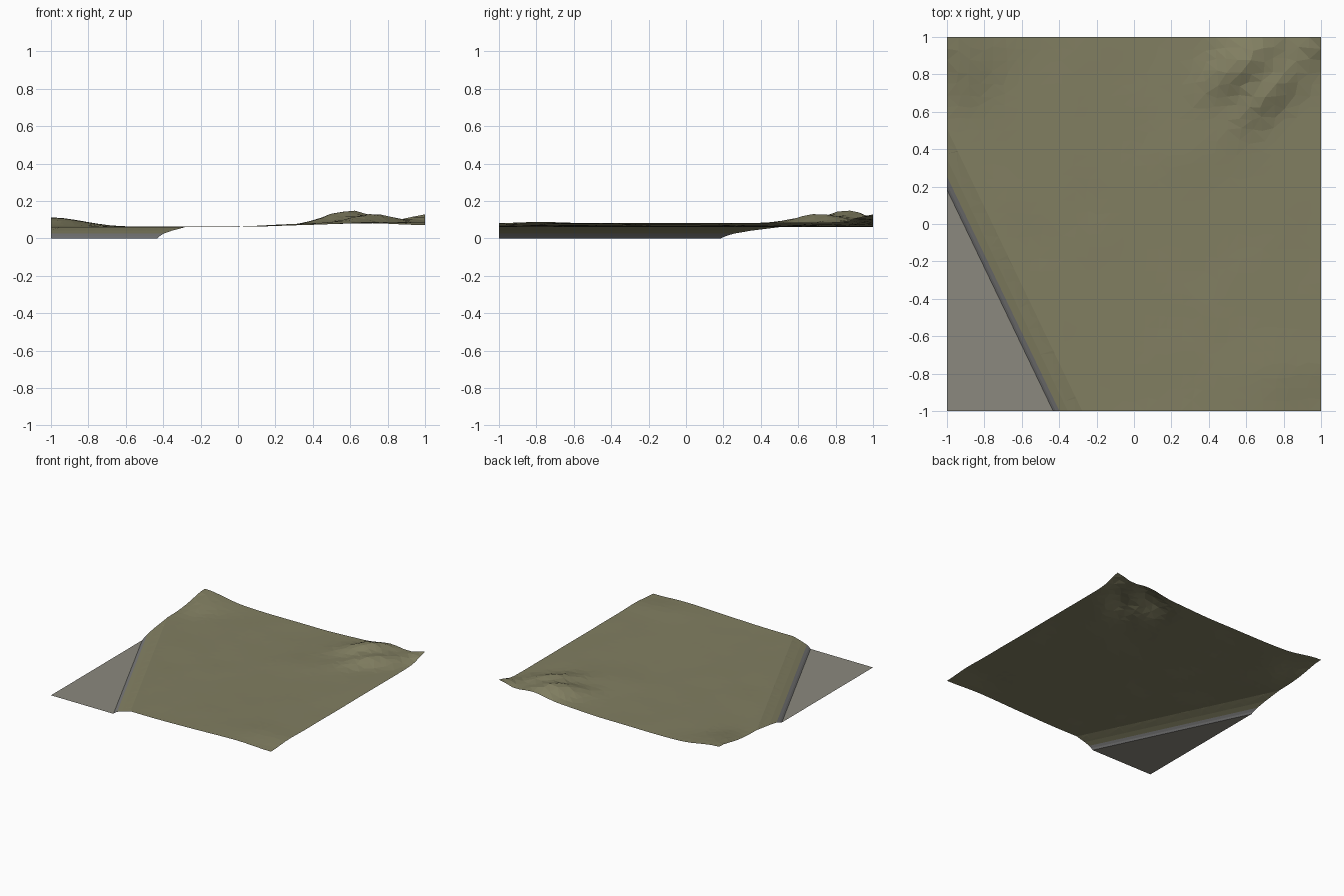
import bpy, bmesh, math, random
from mathutils import Vector, noise

if "Cube" in bpy.data.objects:
    bpy.data.objects.remove(bpy.data.objects["Cube"])

random.seed(4)
N = 32
NORMAL = Vector((0.902, 0.4325, 0))    # across the road edge
EDGE = Vector((-0.41, -1, 0))          # point on the road edge
BANK = [(-0.02, 0), (-0.008, 0.012), (0.01, 0.025), (0.05, 0.041), (0.12, 0.061)]
# hills: x, y, height, length, width, direction in degrees
HILLS = [(0.59, 0.86, 0.070, 0.15, 0.075, 38),
         (0.72, 0.70, 0.047, 0.15, 0.06, 45),
         (1.00, 1.00, 0.045, 0.09, 0.06, 45),
         (-1.0, 1.00, 0.050, 0.16, 0.15, 0),
         (-0.88, 0.78, 0.012, 0.12, 0.08, 50),
         (0.35, 0.45, 0.006, 0.25, 0.15, 40),
         (0.85, -0.8, 0.008, 0.20, 0.12, 0),
         (1.00, -1.0, -0.012, 0.15, 0.12, 0)]


def across(p):
    return (Vector((p.x, p.y, 0)) - EDGE).dot(NORMAL)


def height(p):
    d = across(p)
    if d <= BANK[0][0] + 1e-5:
        return 0
    for (d0, z0), (d1, z1) in zip(BANK, BANK[1:]):
        if d <= d1 + 1e-5:
            z = z0 + (z1 - z0) * (d - d0) / (d1 - d0)
            break
    else:
        t = min(max((p.x + 0.1) / 0.9, 0), 1)
        z = 0.062 + 0.02 * t * t * (3 - 2 * t)
        z += 0.0025 * noise.noise(Vector((p.x * 4, p.y * 4, 1))) * min((d - 0.12) * 8, 1)
    grow = min(max(d / 0.3, 0), 1)
    for x, y, h, length, width, angle in HILLS:
        a = math.radians(angle)
        u = (p.x - x) * math.cos(a) + (p.y - y) * math.sin(a)
        v = (p.y - y) * math.cos(a) - (p.x - x) * math.sin(a)
        z += grow * h * math.exp(-0.5 * ((u / length) ** 2 + (v / width) ** 2))
    return z


# flat grid, loosened inside so that the facets look irregular
bm = bmesh.new()
bmesh.ops.create_grid(bm, x_segments=N, y_segments=N, size=1)
for v in bm.verts:
    if max(abs(v.co.x), abs(v.co.y)) < 0.99:
        v.co.x += random.uniform(-0.014, 0.014)
        v.co.y += random.uniform(-0.014, 0.014)

# creases along road edge, kerb and bank
for d, z in BANK:
    bmesh.ops.bisect_plane(bm, geom=bm.verts[:] + bm.edges[:] + bm.faces[:], dist=1e-5,
                           plane_co=EDGE + NORMAL * d, plane_no=NORMAL)
bmesh.ops.triangulate(bm, faces=bm.faces[:])
for v in bm.verts:
    v.co.z = height(v.co)

# road, kerb and grass colours
for f in bm.faces:
    d = across(f.calc_center_median())
    f.material_index = 0 if d < BANK[0][0] else 1 if d < BANK[2][0] else 2
    f.smooth = False

mesh = bpy.data.meshes.new("terrain")
bm.to_mesh(mesh)
bm.free()
for name, colour in (("road_grey", (0.26, 0.25, 0.21, 1)),
                     ("kerb_grey", (0.19, 0.19, 0.19, 1)),
                     ("grass_olive", (0.22, 0.21, 0.12, 1))):
    m = bpy.data.materials.new(name)
    m.diffuse_color = colour
    m.use_nodes = True
    m.node_tree.nodes["Principled BSDF"].inputs["Base Color"].default_value = m.diffuse_color
    mesh.materials.append(m)
terrain = bpy.data.objects.new("terrain", mesh)
bpy.context.collection.objects.link(terrain)
